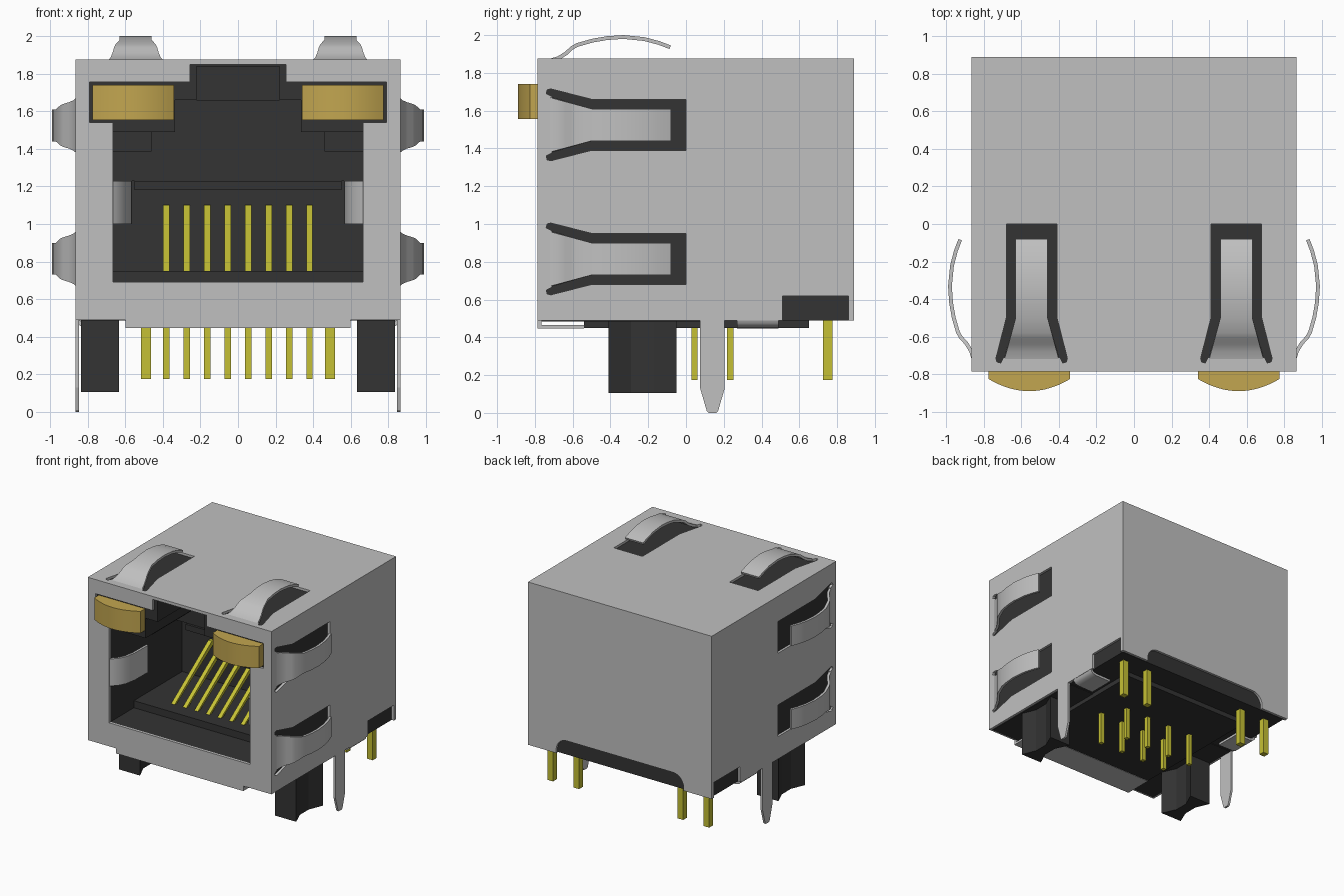
import bpy, bmesh, math
from mathutils import Vector

if "Cube" in bpy.data.objects:
    bpy.data.objects.remove(bpy.data.objects["Cube"])


def material(name, rgb):
    m = bpy.data.materials.new(name)
    m.use_nodes = True
    m.diffuse_color = (*rgb, 1)
    bsdf = next(n for n in m.node_tree.nodes if n.type == 'BSDF_PRINCIPLED')
    bsdf.inputs["Base Color"].default_value = (*rgb, 1)
    return m


metal = material("shell grey", (0.53, 0.53, 0.53))
black = material("housing black", (0.033, 0.033, 0.033))
gold = material("contact yellow", (0.56, 0.53, 0.035))
amber = material("lamp amber", (0.54, 0.38, 0.08))

# Mapping of a flat profile and its depth onto each axis
AXES = {
    'x': lambda a, b, c: Vector((c, a, b)),
    'y': lambda a, b, c: Vector((a, c, b)),
    'z': lambda a, b, c: Vector((a, b, c)),
}


def finish(bm, name, mat, smooth=False):
    bmesh.ops.recalc_face_normals(bm, faces=bm.faces)
    mesh = bpy.data.meshes.new(name)
    bm.to_mesh(mesh)
    bm.free()
    mesh.materials.append(mat)
    ob = bpy.data.objects.new(name, mesh)
    bpy.context.collection.objects.link(ob)
    if smooth:
        bpy.ops.object.select_all(action='DESELECT')
        ob.select_set(True)
        bpy.context.view_layer.objects.active = ob
        bpy.ops.object.shade_smooth_by_angle(angle=math.radians(35))
    return ob


def prism(name, mat, axis, start, end, outline, holes=(), smooth=False):
    """Extrude an outline with holes along an axis."""
    bm = bmesh.new()
    place = AXES[axis]
    for loop in (outline, *holes):
        vs = [bm.verts.new(place(a, b, start)) for a, b in loop]
        for i, v in enumerate(vs):
            bm.edges.new((vs[i - 1], v))
    bmesh.ops.triangle_fill(bm, use_beauty=True, edges=bm.edges[:])
    ext = bmesh.ops.extrude_face_region(bm, geom=bm.faces[:])
    moved = [g for g in ext["geom"] if isinstance(g, bmesh.types.BMVert)]
    bmesh.ops.translate(bm, verts=moved, vec=place(0, 0, end - start))
    return finish(bm, name, mat, smooth)


def rect(a0, a1, b0, b1):
    return [(a0, b0), (a1, b0), (a1, b1), (a0, b1)]


def box(name, mat, x, y, z):
    return prism(name, mat, 'z', *z, rect(*x, *y))


def mirrored(half):
    """Close a half outline by reflecting it in the second axis."""
    return half + [(-a, b) for a, b in reversed(half)]


def strip(name, path, half, place, thick=0.02):
    """Bent sheet-metal strip following a path of (along, height)."""
    bm = bmesh.new()
    rings = []
    for i, p in enumerate(path):
        p = Vector(p)
        d = Vector(path[min(i + 1, len(path) - 1)]) - Vector(path[max(i - 1, 0)])
        inner = p - Vector((-d.y, d.x)).normalized() * thick
        w = half(p.x)
        rings.append([bm.verts.new(place(q.x, s, q.y))
                      for q, s in ((p, -w), (p, w), (inner, w), (inner, -w))])
    for r0, r1 in zip(rings, rings[1:]):
        for j in range(4):
            bm.faces.new((r0[j], r0[j - 1], r1[j - 1], r1[j]))
    bm.faces.new(rings[0])
    bm.faces.new(rings[-1])
    return finish(bm, name, metal, True)


# Spring window, as (along y, across)
edge = [(0, .135), (-.5, .135), (-.715, .19), (-.735, .185), (-.74, .165), (-.71, .15)]
window = edge + [(y, -w) for y, w in reversed(edge)]
SIDE_Z = (0.815, 1.525)
TOP_X = (-0.545, 0.545)

# Shell front with the port opening
opening = mirrored([(.665, .69), (.665, 1.54), (.79, 1.54), (.79, 1.755),
                    (.255, 1.755), (.255, 1.85)])
face = mirrored([(.6, .455), (.6, .49), (.865, .49), (.865, 1.875)])
prism("shell_front", metal, 'y', -.785, -.765, face, [opening])
box("shell_front_lip", metal, (-.6, .6), (-.785, -.54), (.447, .465))

# Shell top and sides with spring windows
prism("shell_top", metal, 'z', 1.855, 1.875, rect(-.865, .865, -.78, .89),
      [[(xc + w, y) for y, w in window] for xc in TOP_X])
side = [(-.785, .49), (.51, .49), (.51, .62), (.86, .62), (.86, .49), (.89, .49),
        (.89, 1.875), (-.785, 1.875)]
for s, label in ((1, "left"), (-1, "right")):
    prism("shell_side_" + label, metal, 'x', s * .845, s * .865, side,
          [[(y, zc + w) for y, w in window] for zc in SIDE_Z])

# Shell back with a rounded notch in its bottom edge
arc = [(.5 + .1 * math.cos(t), .52 + .1 * math.sin(t))
       for t in (math.pi / 2 * i / 6 for i in range(7))]
prism("shell_back", metal, 'y', .87, .89,
      mirrored([(.865, 1.875), (.865, .49), (.6, .49)] + arc))

# Bowed springs on top and sides
bow = [(-.72, 0), (-.68, .012), (-.64, .037), (-.61, .065), (-.58, .082), (-.5, .105),
       (-.42, .119), (-.33, .125), (-.22, .114), (-.14, .093), (-.08, .07)]


def spring_half(y):
    return .085 + max(0, -.5 - y) * .27


for xc in TOP_X:
    strip("top_spring", bow, spring_half,
          lambda a, w, h: Vector((xc + w, a, 1.875 + h)))
for s in (1, -1):
    for zc in SIDE_Z:
        strip("side_spring", bow, spring_half,
              lambda a, w, h: Vector((s * (.865 + h), a, zc + w)))
    # Inward latch tab beside the opening
    strip("latch_tab", [(-.785, 0), (-.765, .03), (-.73, .065), (-.67, .095),
                        (-.58, .112), (-.4, .115)], lambda y: .115,
          lambda a, w, h: Vector((s * (.68 - h), a, 1.115 + w)))
    # Folded tab under each side
    strip("bottom_tab", [(.5, 0), (.475, .006), (.458, .025), (.45, .06), (.447, .2)],
          lambda z: .11, lambda a, w, h: Vector((s * (.865 - h), .38 + w, a)))
    # Tapered grounding tail
    prism("ground_tail", metal, 'x', s * .847, s * .865,
          [(.075, .52), (.075, .13), (.11, .01), (.12, 0), (.16, 0), (.17, .01),
           (.205, .13), (.205, .52)])

# Housing with a stepped plug cavity
cavity = mirrored([(.665, .69), (.665, 1.49), (.335, 1.49), (.335, 1.66),
                   (.22, 1.66), (.22, 1.84)])
prism("housing_frame", black, 'y', -.765, .2, rect(-.844, .844, .485, 1.854), [cavity])
box("housing_back", black, (-.844, .844), (.2, .865), (.49, 1.854))
box("housing_base", black, (-.6, .6), (-.54, .65), (.45, .5))
box("cavity_floor_step", black, (-.665, .665), (-.45, .2), (.68, .75))
box("contact_bar", black, (-.55, .55), (.08, .2), (1.18, 1.23))
box("upper_stop", black, (-.665, .665), (.1, .2), (1.23, 1.66))

for s in (1, -1):
    # Waisted locating post
    prism("locating_post", black, 'z', .105, .5,
          [(s * x, y) for x, y in ((.635, -.41), (.835, -.41), (.785, -.29), (.785, -.17),
                                   (.835, -.05), (.635, -.05), (.69, -.17), (.69, -.29))])
    box("cavity_guide", black, sorted((s * .46, s * .665)), (-.5, .1), (1.385, 1.49))
    # Indicator lamp with a bowed lens
    lens = [(s * .5575 + .2175 * t, -.89 + .065 * t * t) for t in (i / 8 for i in range(-8, 9))]
    prism("indicator_lamp", amber, 'z', 1.555, 1.74,
          lens + [(s * .5575 + .2175, -.7), (s * .5575 - .2175, -.7)], smooth=True)
    # Lamp leads
    for x in (.49, .735):
        box("lamp_lead", gold, (s * x - .026, s * x + .026), (.725, .775), (.175, .52))

# Sloping contacts and their staggered leads
for i in range(8):
    x = -.382 + i * .109
    prism("contact", gold, 'x', x - .017, x + .017,
          [(-.33, .75), (-.3, .75), (.2, 1.07), (.2, 1.1), (.17, 1.1)])
    y = .045 if i % 2 else .235
    box("contact_lead", gold, (x - .017, x + .017), (y - .017, y + .017), (.175, .5))
